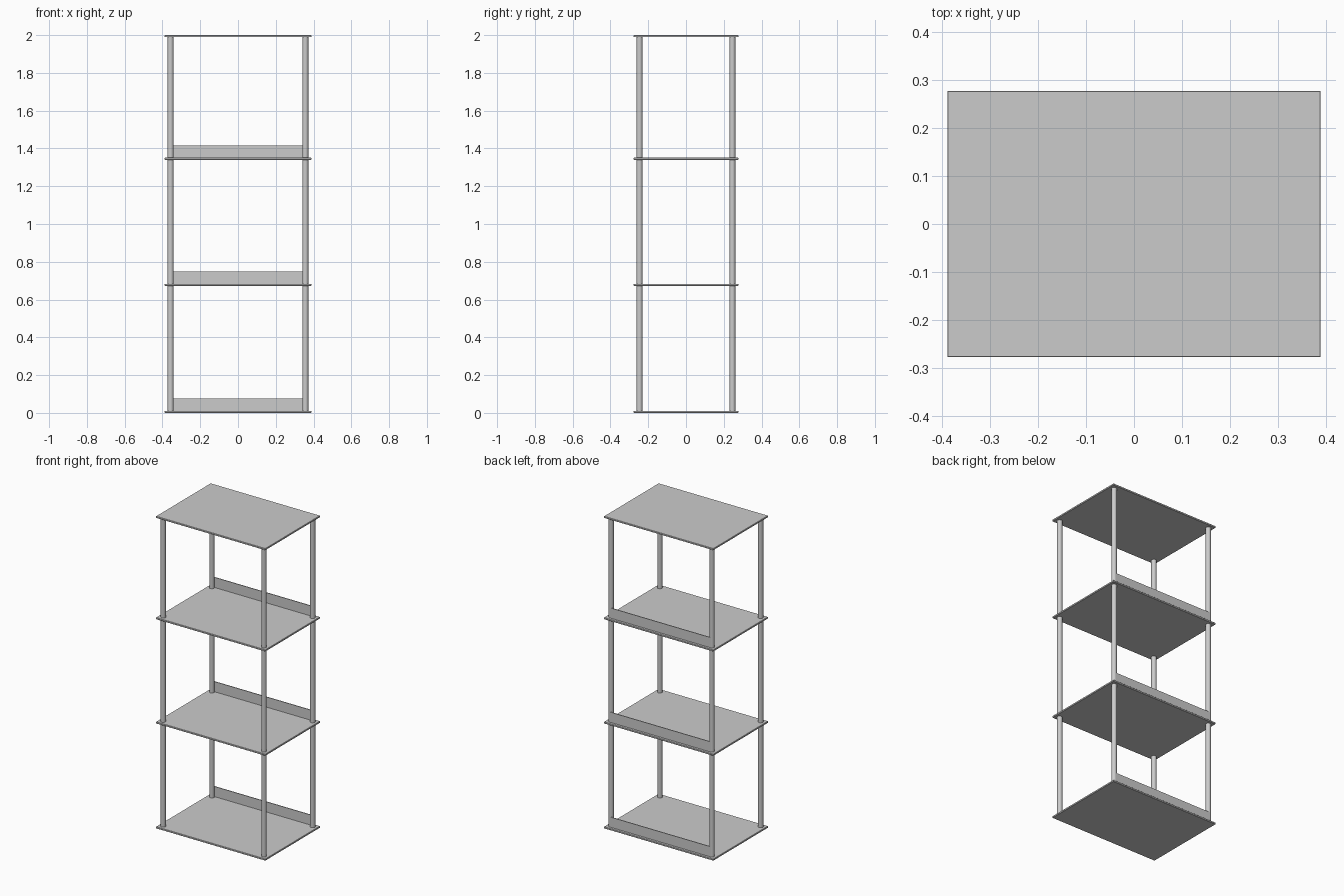
import bpy

if "Cube" in bpy.data.objects:
    bpy.data.objects.remove(bpy.data.objects["Cube"])

SHELF_X, SHELF_Y, SHELF_T = 0.388, 0.277, 0.011   # half sizes and thickness
POST_X, POST_Y, POST_R = 0.357, 0.246, 0.0155
LIP_H, LIP_T = 0.065, 0.005
LEVELS = [0.0, 0.672, 1.34, 2.0 - SHELF_T]        # underside of each shelf


def box(name, lo, hi, bevel=0.0):
    centre = [(a + b) / 2 for a, b in zip(lo, hi)]
    bpy.ops.mesh.primitive_cube_add(size=1, location=centre)
    ob = bpy.context.object
    ob.name = name
    ob.scale = [b - a for a, b in zip(lo, hi)]
    bpy.ops.object.transform_apply(location=False, rotation=False, scale=True)
    if bevel:
        mod = ob.modifiers.new("soft_edge", 'BEVEL')
        mod.width = bevel
        mod.segments = 1
    return ob


def post(name, x, y, z0, z1):
    bpy.ops.mesh.primitive_cylinder_add(vertices=24, radius=POST_R, depth=z1 - z0,
                                        location=(x, y, (z0 + z1) / 2))
    bpy.context.object.name = name
    bpy.ops.object.shade_smooth_by_angle()


# Shelf boards
for i, z in enumerate(LEVELS):
    box(f"shelf_{i + 1}", (-SHELF_X, -SHELF_Y, z), (SHELF_X, SHELF_Y, z + SHELF_T), 0.0015)

# Round posts and back lips in each bay
for i, (low, high) in enumerate(zip(LEVELS, LEVELS[1:])):
    z0 = low + SHELF_T
    for side, sx in (("left", -1), ("right", 1)):
        for end, sy in (("front", -1), ("back", 1)):
            post(f"{end}_{side}_post_{i + 1}", sx * POST_X, sy * POST_Y, z0, high)
    y1 = POST_Y + POST_R
    box(f"back_lip_{i + 1}", (-POST_X, y1 - LIP_T, z0), (POST_X, y1, z0 + LIP_H))
